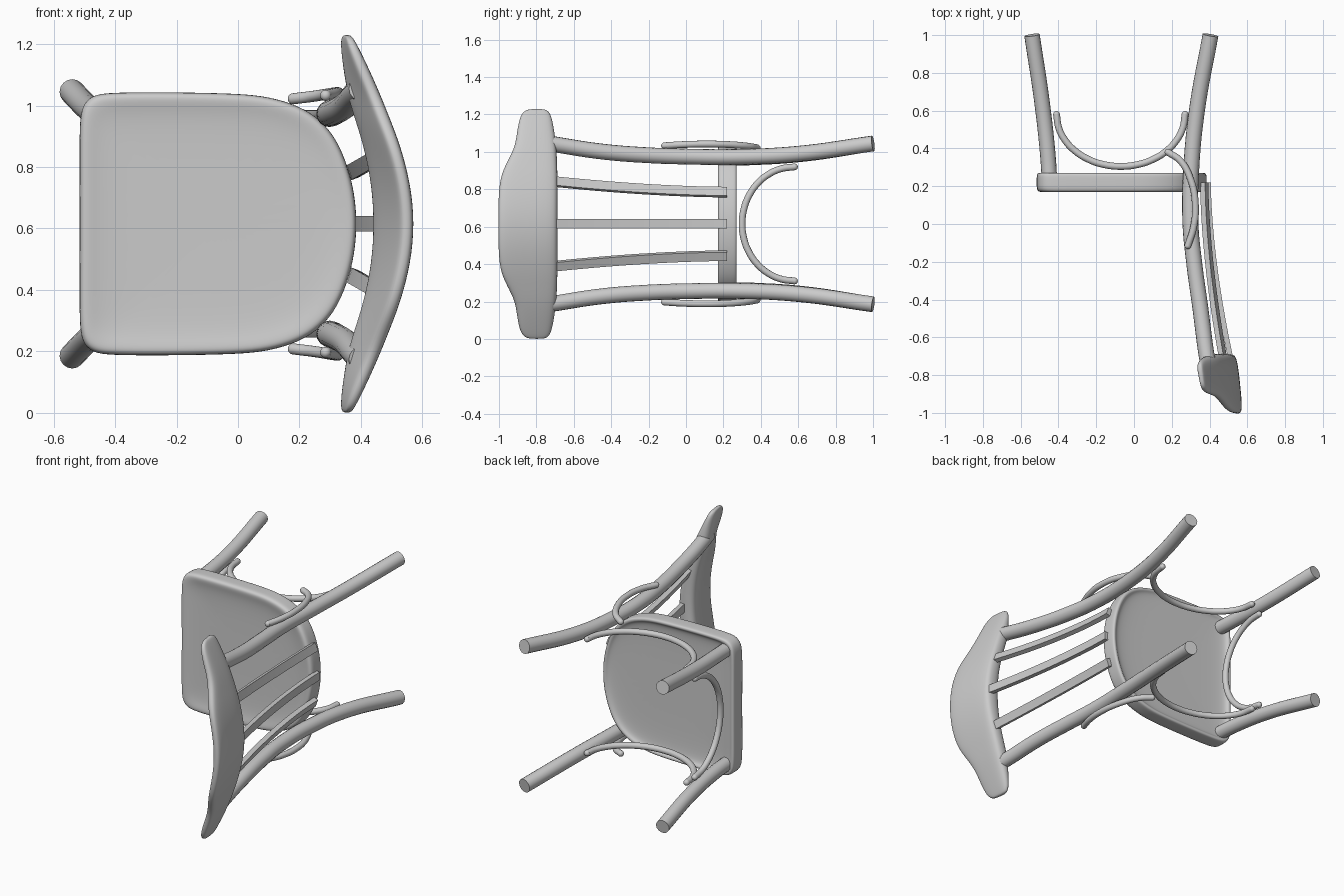
import bpy, bmesh, math

if "Cube" in bpy.data.objects:
    bpy.data.objects.remove(bpy.data.objects["Cube"])

MID = 0.615  # height of the chair's symmetry plane (it lies on its side)


def finish(obj, angle=40):
    bpy.ops.object.select_all(action='DESELECT')
    obj.select_set(True)
    bpy.context.view_layer.objects.active = obj
    bpy.ops.object.shade_smooth_by_angle(angle=math.radians(angle))


def loft(name, rings, subsurf=0):
    """Skin a list of equal-length closed rings and cap both ends."""
    bm = bmesh.new()
    rows = [[bm.verts.new(p) for p in ring] for ring in rings]
    n = len(rows[0])
    for a, b in zip(rows, rows[1:]):
        for i in range(n):
            j = (i + 1) % n
            bm.faces.new((a[i], a[j], b[j], b[i]))
    bm.faces.new(rows[0])
    bm.faces.new(rows[-1])
    bmesh.ops.recalc_face_normals(bm, faces=bm.faces)
    me = bpy.data.meshes.new(name)
    bm.to_mesh(me)
    bm.free()
    obj = bpy.data.objects.new(name, me)
    bpy.context.collection.objects.link(obj)
    finish(obj, 40 if not subsurf else 180)
    if subsurf:
        mod = obj.modifiers.new("smooth", 'SUBSURF')
        mod.levels = mod.render_levels = subsurf
    return obj


def tube(name, pts, radius, round_ends=False):
    """Round bar through (x, y, z) points."""
    cu = bpy.data.curves.new(name, 'CURVE')
    cu.dimensions = '3D'
    cu.bevel_depth = radius
    cu.bevel_resolution = 6
    cu.use_fill_caps = True
    cu.resolution_u = 8
    sp = cu.splines.new('BEZIER')
    sp.bezier_points.add(len(pts) - 1)
    for bp, p in zip(sp.bezier_points, pts):
        bp.co = p
        bp.handle_left_type = bp.handle_right_type = 'AUTO'
    obj = bpy.data.objects.new(name, cu)
    bpy.context.collection.objects.link(obj)
    bpy.ops.object.select_all(action='DESELECT')
    obj.select_set(True)
    bpy.context.view_layer.objects.active = obj
    bpy.ops.object.convert(target='MESH')
    obj = bpy.context.view_layer.objects.active
    if round_ends:
        balls = []
        for p in (pts[0], pts[-1]):
            bpy.ops.mesh.primitive_uv_sphere_add(segments=16, ring_count=10, radius=radius, location=p)
            balls.append(bpy.context.object)
        for o in balls + [obj]:
            o.select_set(True)
        bpy.context.view_layer.objects.active = obj
        bpy.ops.object.join()
    obj.name = name
    finish(obj)


# Seat: D-shaped outline, rounded rim, shallow dish on both faces
half = [(-.515, .17), (-.516, .32), (-.508, .385), (-.475, .418), (-.42, .428), (-.2, .428),
        (0, .424), (.1, .414), (.2, .384), (.27, .338), (.325, .27), (.365, .165), (.382, .075)]
outline = [(-.515, 0)] + half + [(.386, 0)] + [(x, -d) for x, d in reversed(half)]
layers = [(.4, .186), (.8, .183), (.91, .171), (.975, .168), (1, .185), (1, .215), (1, .255),
          (.99, .27), (.95, .27), (.93, .255), (.8, .246), (.4, .244)]
loft("seat", [[(-.065 + (x + .065) * s, y, MID + d * s) for x, d in outline] for s, y in layers], 2)

# Top rail: (distance from middle, inner x, outer x, top y, bottom y)
stations = [(0, .433, .579, -1.004, -.686), (.13, .425, .566, -1.004, -.686),
            (.25, .400, .534, -.995, -.686), (.33, .375, .503, -.958, -.688),
            (.41, .350, .471, -.915, -.692), (.49, .338, .436, -.904, -.702),
            (.56, .331, .402, -.892, -.715), (.60, .331, .380, -.872, -.730),
            (.615, .340, .367, -.84, -.755)]


def rail_ring(d, xi, xo, yt, yb):
    h, w = yb - yt, xo - xi
    k = h / .31
    bi, bo = xi, xo - .028 * k             # lower edge
    ti, to = xo - min(.052, .6 * w), xo    # upper edge
    c = .022 * min(1, w / .09)             # corner softness
    return [(x, y, MID + d) for x, y in (
        (bi + c, yb), (bo - c, yb), (bo, yb - c), (bo * .45 + to * .55, (yb + yt) / 2),
        (to, yt + c), (to - c * .6, yt), (ti + c * .5, yt), (ti, yt + c),
        (bi * .55 + ti * .45, (yb + yt) / 2), (bi, yb - c * 2))]


loft("top_rail", [rail_ring(-s[0], *s[1:]) for s in reversed(stations)]
     + [rail_ring(*s) for s in stations[1:]], 2)

# Back spindles: flat curved bars fixed to the rear edge of the seat
for name, side, x0, dx, d0, dd in (("spindle_middle", 0, .393, .125, 0, 0),
                                   ("spindle_upper", 1, .372, .105, .17, .06),
                                   ("spindle_lower", -1, .372, .105, .17, .06)):
    ca, sa = math.cos(.36 * side), math.sin(.36 * side)
    rings = []
    for i in range(13):
        t = i / 12
        x, y, z = x0 + dx * t ** 1.7, .22 - .96 * t, MID + side * (d0 + dd * t ** 1.7)
        rings.append([(x + r * ca - w * sa, y, z + r * sa + w * ca)
                      for r, w in ((-.014, -.025), (.014, -.025), (.014, .025), (-.014, .025))])
    loft(name, rings)

# Bars that repeat on both sides of the chair, as (x, y, distance from middle)
back_leg = [(.402, -.79, .44), (.385, -.7, .425), (.352, -.45, .387), (.318, -.2, .367),
            (.299, 0, .36), (.302, .27, .358), (.333, .6, .375), (.405, 1, .43)]
front_leg = [(-.447, .22, .353), (-.455, .35, .355), (-.485, .63, .374), (-.54, 1, .43)]
rear_brace = [(.18, .38, .407), (.245, .335, .415), (.30, .235, .424), (.325, .1, .427),
              (.315, -.02, .424), (.285, -.115, .418)]
arch = [math.pi * i / 12 for i in range(13)]
side_arch = [(-.07 - .34 * math.cos(a), .58 - .275 * math.sin(a), .352) for a in arch]

for label, s in (("upper", 1), ("lower", -1)):
    for name, pts, r, rounded in (("back_leg", back_leg, .042, False),
                                  ("front_leg", front_leg, .041, False),
                                  ("rear_brace", rear_brace, .018, True),
                                  ("side_arch", side_arch, .018, True)):
        tube(f"{name}_{label}", [(x, y, MID + s * d) for x, y, d in pts], r, rounded)

# Front arch between the front legs
tube("front_arch", [(-.465 + .02 * math.sin(a), .58 - .28 * math.sin(a), MID + .305 * math.cos(a))
                    for a in arch], .018, True)
